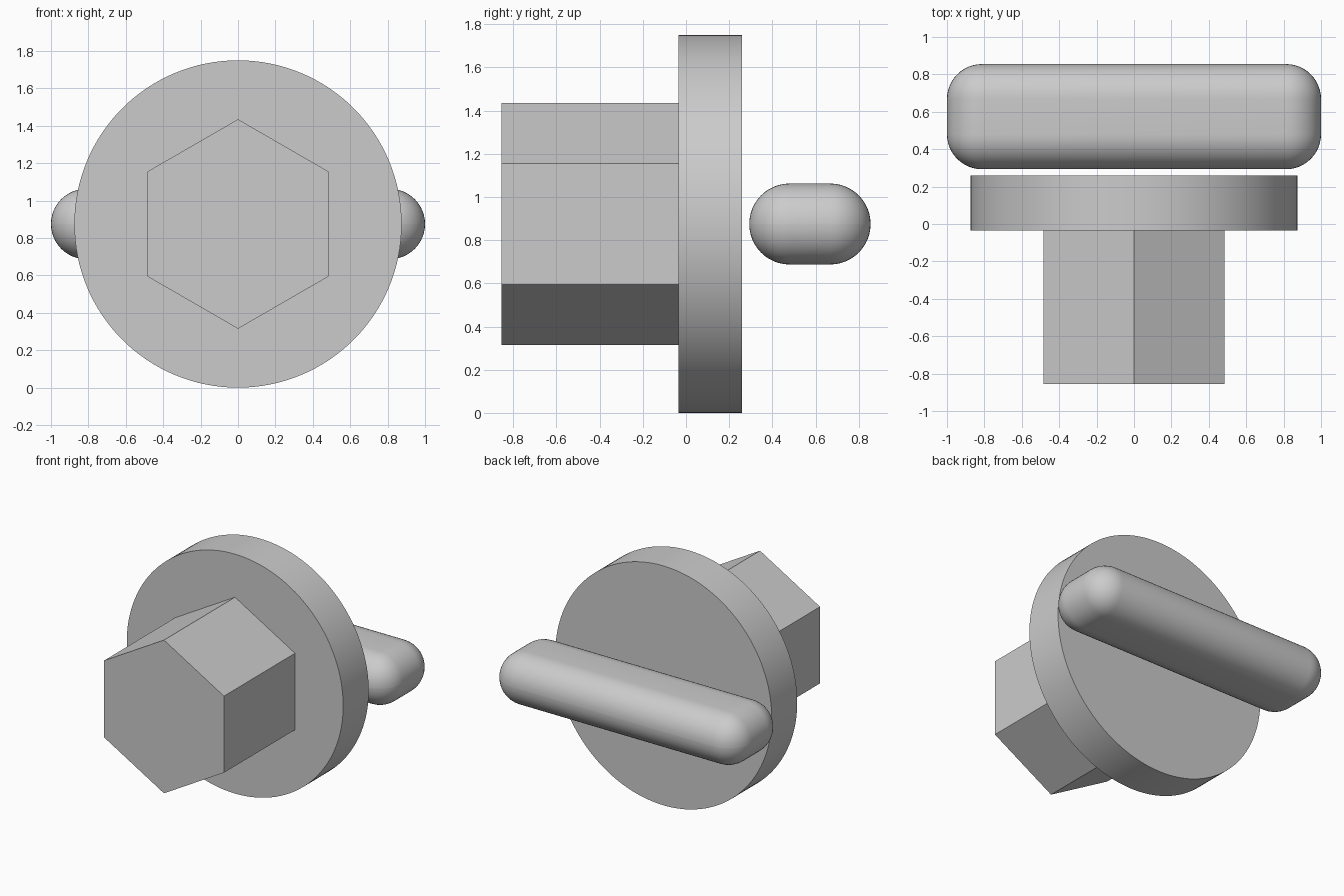
import bpy
from math import pi, radians

default = bpy.data.objects.get("Cube")
if default:
    bpy.data.objects.remove(default, do_unlink=True)

# One plain grey for every part
grey = bpy.data.materials.new("light_grey")
grey.use_nodes = True
colour = (0.6, 0.6, 0.6, 1)
grey.diffuse_color = colour
grey.node_tree.nodes["Principled BSDF"].inputs["Base Color"].default_value = colour

AXIS_Z = 0.875


def finish(obj, name):
    obj.name = name
    obj.data.name = name
    obj.data.materials.append(grey)
    return obj


def prism(name, sides, radius, y0, y1):
    """Prism lying along y, with one corner pointing straight up."""
    bpy.ops.mesh.primitive_cylinder_add(
        vertices=sides, radius=radius, depth=y1 - y0,
        location=(0, (y0 + y1) / 2, AXIS_Z), rotation=(pi / 2, 0, 0))
    return finish(bpy.context.object, name)


# Hexagonal shaft, reaching forward from the flange
prism("hex_shaft", 6, 0.56, -0.855, -0.035)

# Round flange
prism("flange", 128, 0.875, -0.035, 0.26)
bpy.ops.object.shade_smooth_by_angle(angle=radians(30))

# Rounded grip bar floating just behind the flange
bpy.ops.mesh.primitive_cube_add(size=1, location=(0, 0.574, AXIS_Z))
bar = finish(bpy.context.object, "grip_bar")
bar.scale = (2, 0.562, 0.375)
bpy.ops.object.transform_apply(location=False, rotation=False, scale=True)
bevel = bar.modifiers.new("rounding", "BEVEL")
bevel.width = 0.187
bevel.segments = 12
bevel.limit_method = "NONE"
bpy.ops.object.modifier_apply(modifier=bevel.name)
bpy.ops.object.shade_smooth_by_angle(angle=radians(30))
